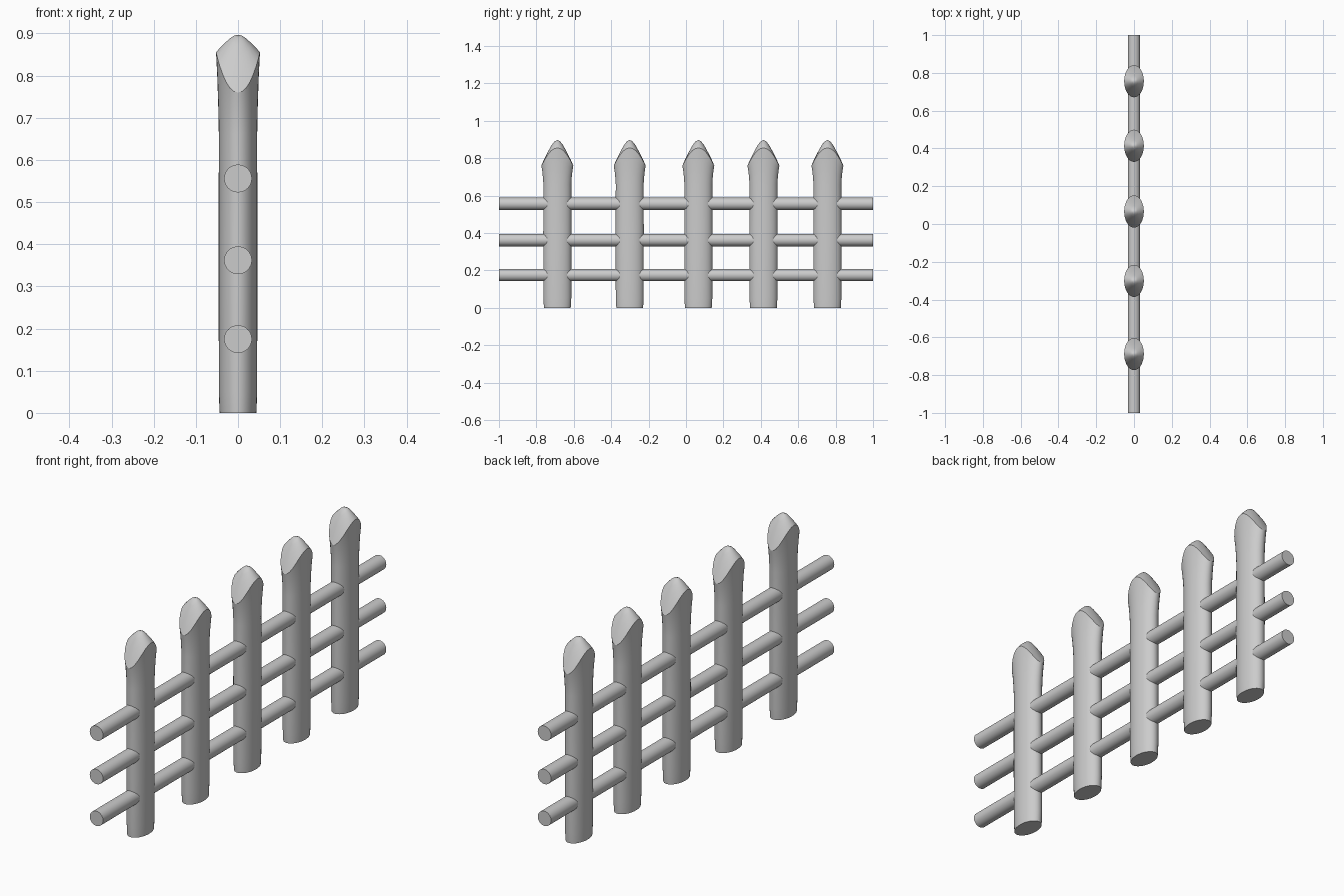
import bpy, bmesh, math

if "Cube" in bpy.data.objects:
    bpy.data.objects.remove(bpy.data.objects["Cube"])

N = 32
RX, RY, TOP = 0.0455, 0.0745, 0.897


def finish(bm, name):
    bmesh.ops.recalc_face_normals(bm, faces=bm.faces)
    mesh = bpy.data.meshes.new(name)
    bm.to_mesh(mesh)
    bm.free()
    ob = bpy.data.objects.new(name, mesh)
    bpy.context.collection.objects.link(ob)
    bpy.ops.object.select_all(action='DESELECT')
    ob.select_set(True)
    bpy.context.view_layer.objects.active = ob
    bpy.ops.object.shade_smooth_by_angle(angle=math.radians(28))
    return ob


def rim_z(a):
    # saddle-shaped rim: low towards the neighbours, high front to back
    return 0.76 + 0.095 * abs(math.cos(a)) ** 2.2


def post(name, y):
    bm = bmesh.new()
    angles = [2 * math.pi * i / N for i in range(N)]
    rings = []

    def ring(scale, height):
        rings.append([bm.verts.new((RX * scale * math.cos(a),
                                    y + RY * scale * math.sin(a),
                                    height(a))) for a in angles])

    # oval body, slightly tapered foot
    for z, s in ((0, 0.96), (0.05, 1.0), (0.4, 1.01), (0.66, 1.0)):
        ring(s, lambda a: z)
    # flare up to the rim
    for t, s in ((0.35, 1.03), (0.7, 1.08), (1.0, 1.145)):
        ring(s, lambda a: 0.66 + (rim_z(a) - 0.66) * t)
    # rounded carved tip
    for s, f in ((0.85, 0.78), (0.6, 0.47), (0.36, 0.2), (0.18, 0.055)):
        ring(s * 1.145, lambda a: TOP - (TOP - rim_z(a)) * f)
    for lo, hi in zip(rings, rings[1:]):
        for i in range(N):
            j = (i + 1) % N
            bm.faces.new((lo[i], lo[j], hi[j], hi[i]))
    tip = bm.verts.new((0, y, TOP))
    for i in range(N):
        bm.faces.new((rings[-1][i], rings[-1][(i + 1) % N], tip))
    bm.faces.new(rings[0])
    return finish(bm, name)


def rail(name, z):
    bm = bmesh.new()
    bmesh.ops.create_cone(bm, cap_ends=True, segments=N, radius1=0.033,
                          radius2=0.033, depth=2)
    for v in bm.verts:
        x, y, h = v.co
        v.co = (x, h, z + y)
    return finish(bm, name)


# upright posts
for i, y in enumerate((-0.688, -0.301, 0.066, 0.414, 0.756)):
    post(f"fence_post_{i + 1}", y)

# horizontal rails
for name, z in (("lower", 0.175), ("middle", 0.362), ("upper", 0.556)):
    rail(f"{name}_rail", z)
